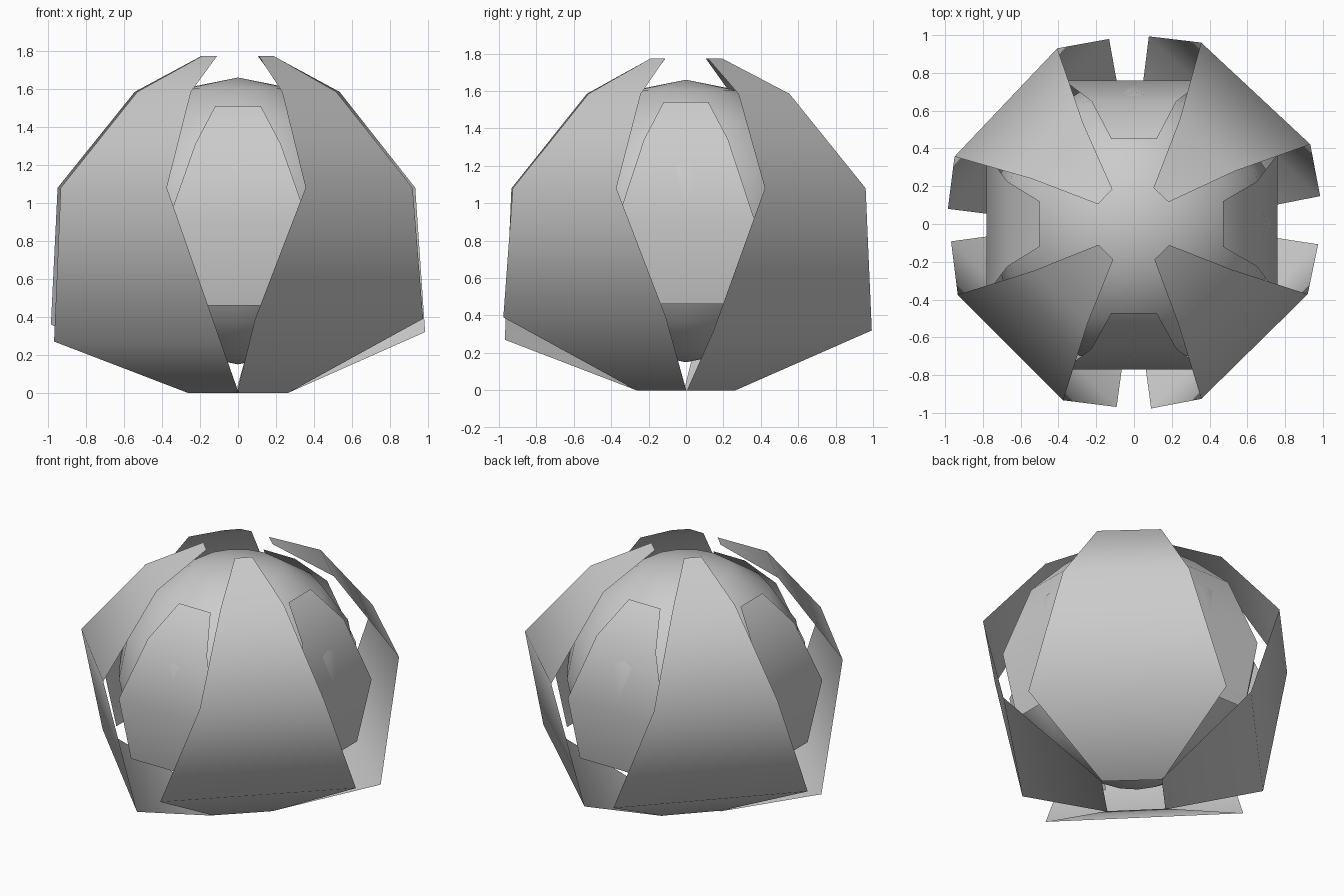
import bpy, math

if "Cube" in bpy.data.objects:
    bpy.data.objects.remove(bpy.data.objects["Cube"])


def smooth(obj, angle):
    bpy.ops.object.select_all(action='DESELECT')
    obj.select_set(True)
    bpy.context.view_layer.objects.active = obj
    bpy.ops.object.shade_smooth_by_angle(angle=math.radians(angle))


def leaf(name, rows, angle):
    """Sheet of quads: rows of (radius, height, half width), facing outwards at angle."""
    a = math.radians(angle)
    verts = []
    for r, z, w in rows:
        for t in (-w, w):
            verts.append((r * math.cos(a) - t * math.sin(a),
                          r * math.sin(a) + t * math.cos(a), z))
    faces = [(2 * i, 2 * i + 1, 2 * i + 3, 2 * i + 2) for i in range(len(rows) - 1)]
    mesh = bpy.data.meshes.new(name)
    mesh.from_pydata(verts, [], faces)
    obj = bpy.data.objects.new(name, mesh)
    bpy.context.collection.objects.link(obj)
    smooth(obj, 60)


# round heart of the cabbage
bpy.ops.mesh.primitive_uv_sphere_add(segments=16, ring_count=8, radius=0.755, location=(0, 0, 0.905))
heart = bpy.context.object
heart.name = "heart"
smooth(heart, 60)

# tight inner leaves, one per side: angle, widest radius, top radius, top height
for name, ang, r, rt, zt in (("front", -90, 0.77, 0.47, 1.51), ("right", 0, 0.76, 0.47, 1.54),
                             ("back", 90, 0.76, 0.45, 1.53), ("left", 180, 0.78, 0.50, 1.52)):
    leaf("inner_leaf_" + name,
         [(r - 0.09, 0.46, 0.34), (r, 0.90, 0.37), (r - 0.11, zt - 0.20, 0.225), (rt, zt, 0.12)], ang)

# open outer leaves on the diagonals: angle, belly radius, low row radius, low row height
for name, ang, r, rl, zl in (("front_right", -45.5, 0.91, 0.76, 0.39),
                             ("back_right", 47, 0.945, 0.78, 0.32),
                             ("back_left", 136.5, 0.935, 0.77, 0.36),
                             ("front_left", -135, 0.925, 0.75, 0.27)):
    leaf("outer_leaf_" + name,
         [(0.185, 0.0, 0.19), (rl, zl, 0.62), (r, 1.08, 0.395),
          (r - 0.375, 1.585, 0.20), (0.21, 1.775, 0.055)], ang)
